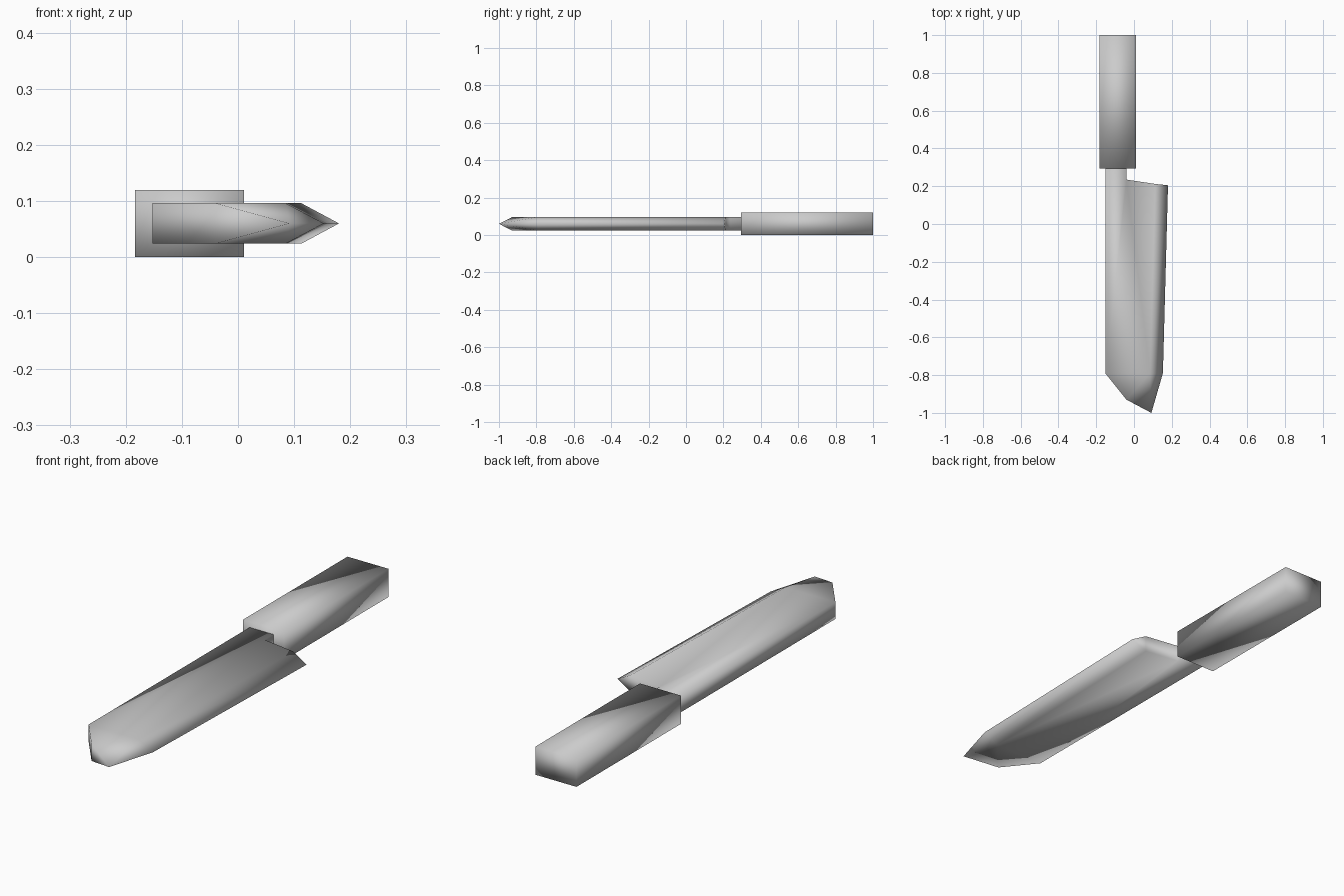
import bpy
import bmesh

cube = bpy.data.objects.get("Cube")
if cube:
    bpy.data.objects.remove(cube)

grey = bpy.data.materials.new("plain grey")
grey.use_nodes = True
colour = (0.6, 0.6, 0.6, 1)
grey.diffuse_color = colour
grey.node_tree.nodes["Principled BSDF"].inputs["Base Color"].default_value = colour

MID = 0.06


def finish(bm, name):
    """Turn a bmesh into a smooth shaded object."""
    bmesh.ops.recalc_face_normals(bm, faces=bm.faces)
    for face in bm.faces:
        face.smooth = True
    mesh = bpy.data.meshes.new(name)
    bm.to_mesh(mesh)
    bm.free()
    mesh.materials.append(grey)
    obj = bpy.data.objects.new(name, mesh)
    bpy.context.collection.objects.link(obj)
    return obj


# Handle: a plain block with softened shading
bm = bmesh.new()
bmesh.ops.create_cube(bm, size=1)
bmesh.ops.scale(bm, vec=(0.194, 0.705, 0.12), verts=bm.verts)
bmesh.ops.translate(bm, vec=(-0.0865, 0.6475, MID), verts=bm.verts)
finish(bm, "handle")

# Blade: two flat cheeks that meet in a sharp edge at mid height
half = 0.036
flat = {
    "tang_back": (-0.152, 0.3),
    "spine_front": (-0.152, -0.79),
    "nose": (-0.04, -0.93),
    "cheek_front": (0.085, -0.79),
    "cheek_heel": (0.113, 0.212),
    "notch": (-0.04, 0.235),
    "tang_side": (-0.04, 0.3),
}
bm = bmesh.new()
top = {k: bm.verts.new((x, y, MID + half)) for k, (x, y) in flat.items()}
low = {k: bm.verts.new((x, y, MID - half)) for k, (x, y) in flat.items()}
tip = bm.verts.new((0.092, -1, MID))
belly = bm.verts.new((0.153, -0.79, MID))
heel = bm.verts.new((0.18, 0.205, MID))

# Cheeks and ground bevels, the same above and below
for side in (top, low):
    nose, front, back = side["nose"], side["cheek_front"], side["cheek_heel"]
    bm.faces.new(list(side.values()))
    bm.faces.new((nose, tip, front))
    bm.faces.new((front, tip, belly))
    bm.faces.new((front, belly, heel, back))

# Spine, nose, heel and tang walls
for a, b in (("tang_back", "spine_front"), ("spine_front", "nose"),
             ("cheek_heel", "notch"), ("notch", "tang_side"),
             ("tang_side", "tang_back")):
    bm.faces.new((top[a], top[b], low[b], low[a]))
bm.faces.new((top["nose"], tip, low["nose"]))
bm.faces.new((top["cheek_heel"], heel, low["cheek_heel"]))
finish(bm, "blade")
